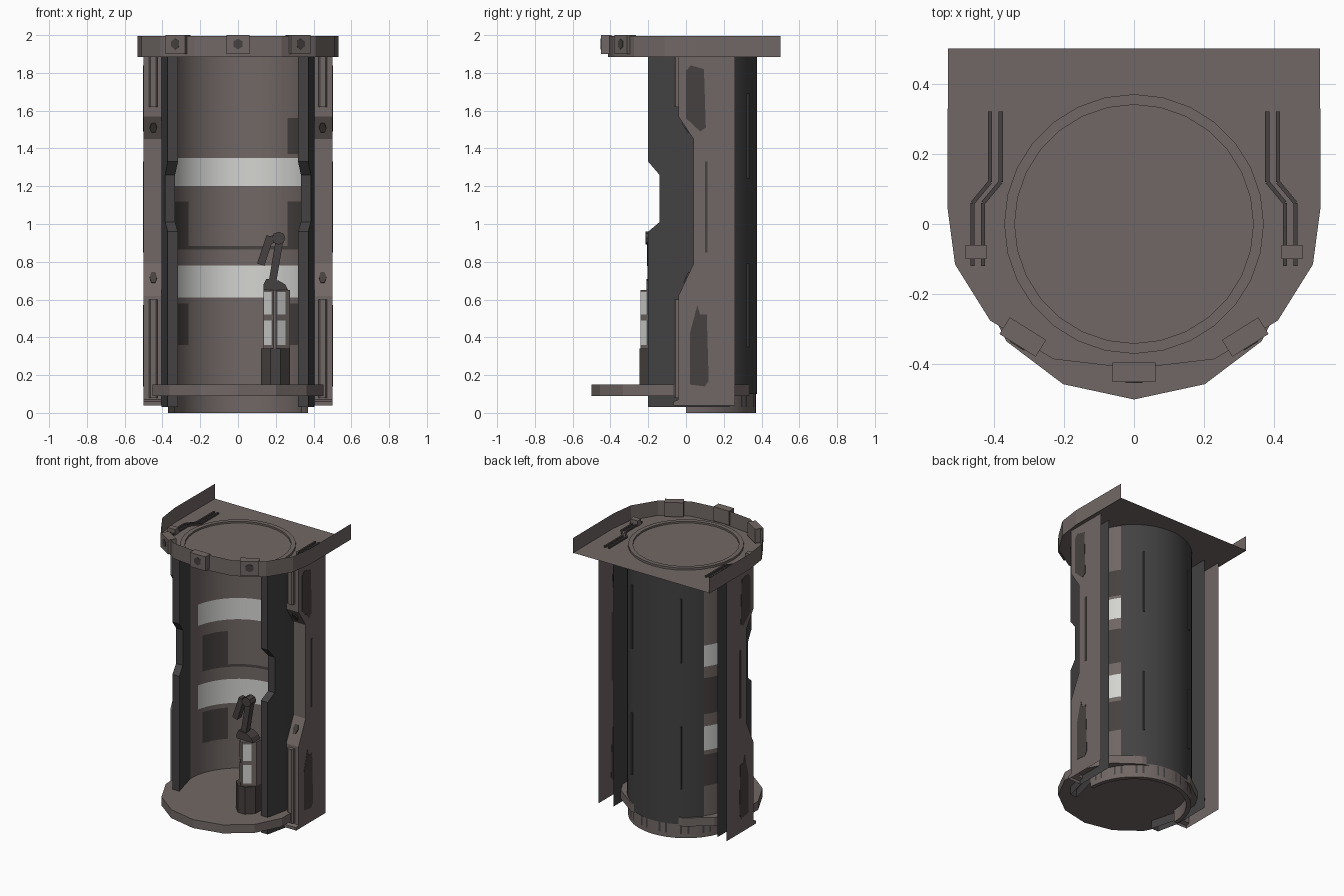
import bpy, bmesh, math
from mathutils import Vector, Matrix

if "Cube" in bpy.data.objects:
    bpy.data.objects.remove(bpy.data.objects["Cube"])


def mat(name, r, g, b):
    m = bpy.data.materials.new(name)
    m.diffuse_color = (r, g, b, 1)
    m.use_nodes = True
    m.node_tree.nodes["Principled BSDF"].inputs["Base Color"].default_value = m.diffuse_color
    return m


BROWN = mat("warm grey metal", .165, .137, .129)
DARK = mat("dark grey metal", .056, .053, .054)
STAIN = mat("dark brown inlay", .062, .053, .050)
LIGHT = mat("pale light panel", .66, .66, .64)


def mesh(name, verts, faces, *mats, smooth=False):
    me = bpy.data.meshes.new(name)
    me.from_pydata([tuple(v) for v in verts], [], faces)
    for m in mats:
        me.materials.append(m)
    ob = bpy.data.objects.new(name, me)
    bpy.context.collection.objects.link(ob)
    bm = bmesh.new()
    bm.from_mesh(me)
    bmesh.ops.recalc_face_normals(bm, faces=bm.faces)
    for f in bm.faces:
        f.smooth = smooth
    bm.to_mesh(me)
    bm.free()
    return ob


def strip(name, a, b, *mats, smooth=False):
    """Sheet between two matching rows of points."""
    n = len(a)
    return mesh(name, a + b, [(i, i + 1, n + i + 1, n + i) for i in range(n - 1)], *mats, smooth=smooth)


def prism(name, a, off, m):
    """Closed solid: outline a moved by off."""
    n = len(a)
    b = [Vector(p) + Vector(off) for p in a]
    faces = [tuple(range(n)), tuple(range(n, 2 * n))]
    faces += [(i, (i + 1) % n, n + (i + 1) % n, n + i) for i in range(n)]
    return mesh(name, list(a) + b, faces, m)


def box(name, x0, x1, y0, y1, z0, z1, m, c=0):
    """Box; c cuts the two front upright edges."""
    pts = [(x0 + c, y0), (x1 - c, y0), (x1, y0 + c), (x1, y1), (x0, y1), (x0, y0 + c)]
    if not c:
        pts = [(x0, y0), (x1, y0), (x1, y1), (x0, y1)]
    return prism(name, [(x, y, z0) for x, y in pts], (0, 0, z1 - z0), m)


def beam(name, p, q, w, d, m):
    """Square rod from p to q, w wide and d deep."""
    p, q = Vector(p), Vector(q)
    t = (q - p).normalized()
    u = t.cross(Vector((0, 1, 0)) if abs(t.y) < .9 else Vector((0, 0, 1))).normalized()
    v = t.cross(u)
    ring = [p + u * i * w / 2 + v * j * d / 2 for i, j in ((-1, -1), (1, -1), (1, 1), (-1, 1))]
    return prism(name, ring, q - p, m)


def arc(r, a0, a1, n, z):
    return [(r * math.cos(math.radians(a0 + (a1 - a0) * i / n)),
             r * math.sin(math.radians(a0 + (a1 - a0) * i / n)), z) for i in range(n + 1)]


R = .37
# inner chamber wall with two pale bands and dark inlays
rows = [.03, .36, .58, .61, .78, .866, .884, 1.12, 1.2, 1.35, 1.37, 1.56, 1.89]
verts = [v for z in rows for v in arc(R, 0, 180, 32, z)]
faces = [(r * 33 + c, r * 33 + c + 1, (r + 1) * 33 + c + 1, (r + 1) * 33 + c)
         for r in range(len(rows) - 1) for c in range(32)]
wall = mesh("chamber_wall", verts, faces, BROWN, LIGHT, STAIN, smooth=True)
for f in wall.data.polygons:
    x, y, z = f.center
    if y > .06 and (.61 < z < .78 or 1.2 < z < 1.35):
        f.material_index = 1
    elif .866 < z < .884 and y > .1 or .1 < y < .25 and (
            .36 < z < .58 or .884 < z < 1.12 or 1.37 < z < 1.56 and x > 0):
        f.material_index = 2

# dark outer shell at the back with thin ribs
strip("back_shell", arc(.376, 37, 143, 24, .1), arc(.376, 37, 143, 24, 1.89), DARK, smooth=True)
for ang in (60, 120):
    c, s = .379 * math.cos(math.radians(ang)), .379 * math.sin(math.radians(ang))
    for z0, z1 in ((.35, .79), (1.24, 1.69)):
        beam("back_rib", (c, s, z0), (c, s, z1), .01, .01, DARK)

# half round base under the back and floor disc
strip("base_ring", arc(R, 0, 180, 24, .03), arc(R, 0, 180, 24, .1), DARK, smooth=True)
strip("base_lip", arc(R, 0, 180, 24, 0), arc(R, 0, 180, 24, .03), BROWN, smooth=True)
strip("base_ring_inside", arc(.34, 0, 180, 24, 0), arc(.34, 0, 180, 24, .1), BROWN, smooth=True)
strip("base_ring_edge", arc(R, 0, 180, 24, 0), arc(.34, 0, 180, 24, 0), BROWN)
disc = []
for i in range(14):
    c = math.cos(math.tau * i / 14)
    disc.append((.465 * math.sin(math.tau * i / 14), -.06 - (.44 if c > 0 else .43) * c, .09))
prism("floor_disc", disc, (0, 0, .06), BROWN)

# front edge of the dark frame (y, z) with its notch; side panel front edge (y, z)
OPEN = [(-.2, .03), (-.2, .96), (-.14, 1.01), (-.14, 1.26), (-.2, 1.33), (-.2, 1.89)]
PANEL = [(-.065, .04), (-.065, .06), (-.04, .07), (-.04, .62), (.04, .79), (.04, 1.45), (-.04, 1.57), (-.04, 1.89)]
for s in (-1, 1):
    # dark frame of the opening: flared slab that narrows the opening
    outer = [(s * (.372 + .22 * (y + .2)), y, z) for y, z in OPEN]
    inner = [(s * (.318 + .25 * (y + .2)), y, z) for y, z in OPEN]
    knee = [(s * .405, -.05, z) for y, z in OPEN]
    strip("frame_front", outer, inner, DARK)
    strip("frame_flare", outer, knee, DARK)
    strip("frame_side", knee, [(s * .405, .23, z) for y, z in OPEN], DARK)
    strip("frame_inside", inner, [(s * R, 0, z) for y, z in OPEN], DARK)
    # outer panel bent around the front
    strip("side_panel", [(s * .5, y, z) for y, z in PANEL], [(s * .5, .26, z) for y, z in PANEL], BROWN)
    strip("side_panel_front", [(s * .5, y, z) for y, z in PANEL], [(s * .405, y, z) for y, z in PANEL], BROWN)
    # raised bars on the panel front
    for z0, z1 in ((.08, .6), (1.62, 1.885)):
        box("panel_bar", s * .448 - .023, s * .448 + .023, -.063, -.035, z0, z1, BROWN, .008)
    # dark studs on the slopes
    for yc, zc, dz in ((0, 1.51, 1), (.005, .715, -1)):
        t = Vector((0, -.08, .12) if dz > 0 else (0, .08, .17)).normalized()
        hexa = [Vector((s * .448, yc, zc)) + Vector((.02 * math.cos(k * math.pi / 3), 0, 0))
                + t * .035 * math.sin(k * math.pi / 3) for k in range(6)]
        prism("panel_stud", hexa, (0, -.006, -.004 * dz), STAIN)
    # dark inlays on the outer face
    for pts in ([(0, 1.56), (0, 1.81), (.025, 1.84), (.095, 1.82), (.105, 1.51), (.075, 1.49)],
                [(.02, .15), (.02, .42), (.06, .57), (.075, .52), (.11, .52), (.12, .17), (.1, .14)],
                [(.1, .85), (.1, 1.33), (.115, 1.33), (.115, .85)]):
        prism("panel_inlay", [(s * .499, y, z) for y, z in pts], (s * .003, 0, 0), STAIN)
    # cable on the roof
    for p, q in (((.43, -.12), (.43, .06)), ((.43, .06), (.38, .12)), ((.38, .12), (.38, .32))):
        for o in (0, .03):
            beam("roof_cable", (s * (p[0] + o), p[1], 1.897), (s * (q[0] + o), q[1], 1.897), .012, .012, STAIN)
    box("roof_clip", s * .45 - .03, s * .45 + .03, -.1, -.06, 1.89, 1.93, BROWN)

# roof plate with upright rim, open at the back
half = [(.53, .5), (.532, .05), (.51, -.115), (.41, -.275), (.23, -.385)]
rim = half + [(0, -.412)] + [(-x, y) for x, y in reversed(half)]
mesh("roof_plate", [(x, y, 1.89) for x, y in rim], [tuple(range(len(rim)))], BROWN)
strip("roof_rim", [(x, y, 1.885) for x, y in rim], [(x, y, 1.995) for x, y in rim], BROWN)
prof = [(R, 1.89), (R, 1.905), (.34, 1.905), (.34, 1.893), (.002, 1.893)]
for (r0, z0), (r1, z1) in zip(prof, prof[1:]):
    strip("roof_ring", arc(r0, 0, 360, 28, z0), arc(r1, 0, 360, 28, z1), BROWN)

# lamp boxes on the rim, each with a dark hexagon
for x, y, ang in ((0, -.422, 0), (.317, -.322, 32), (-.317, -.322, -32)):
    m = Matrix.Translation((x, y, 0)) @ Matrix.Rotation(math.radians(ang), 4, 'Z')
    b = box("rim_lamp", -.061, .061, -.028, .028, 1.9, 2.0, BROWN)
    h = prism("rim_lamp_hexagon", [(.028 * math.sin(k * math.pi / 3), -.027, 1.953 + .028 * math.cos(k * math.pi / 3))
                                   for k in range(6)], (0, -.004, 0), STAIN)
    for o in (b, h):
        o.data.transform(m)

# control post standing on the floor, with light plates on its slanted front faces
box("post_foot", .122, .275, -.246, -.11, .15, .34, STAIN, .05)
A, B, C, D = [Vector(p) for p in ((.135, -.175, 0), (.187, -.24, 0), (.2, -.24, 0), (.275, -.185, 0))]
prism("post_body", [v + Vector((0, 0, .34)) for v in (A, B, C, D, Vector((.275, -.115, 0)), Vector((.135, -.115, 0)))],
      (0, 0, .31), BROWN)
for p, q, f0, f1 in ((A, B, .12, .92), (C, D, .05, .65)):
    n = (q - p).normalized().cross(Vector((0, 0, 1))) * .004
    for z0, z1 in ((.36, .49), (.52, .64)):
        u, v = p.lerp(q, f0), p.lerp(q, f1)
        quad = [Vector((w.x, w.y, z)) for w, z in ((u, z0), (v, z0), (v, z1), (u, z1))]
        prism("post_light", quad, n, LIGHT)
prism("post_cap", [(.135, -.21, .65), (.265, -.21, .65), (.25, -.21, .68), (.215, -.21, .70), (.15, -.21, .71),
                   (.135, -.21, .68)], (0, .08, 0), STAIN)
beam("post_arm", (.182, -.18, .69), (.222, -.18, .93), .04, .045, STAIN)
prism("post_joint", [(.215 + .036 * math.cos(k * math.pi / 4), -.215, .925 + .034 * math.sin(k * math.pi / 4))
                     for k in range(8)], (0, .06, 0), STAIN)
beam("post_joint_link", (.215, -.185, .93), (.16, -.185, .91), .04, .04, STAIN)
beam("post_handle", (.17, -.185, .935), (.12, -.185, .785), .04, .045, STAIN)
